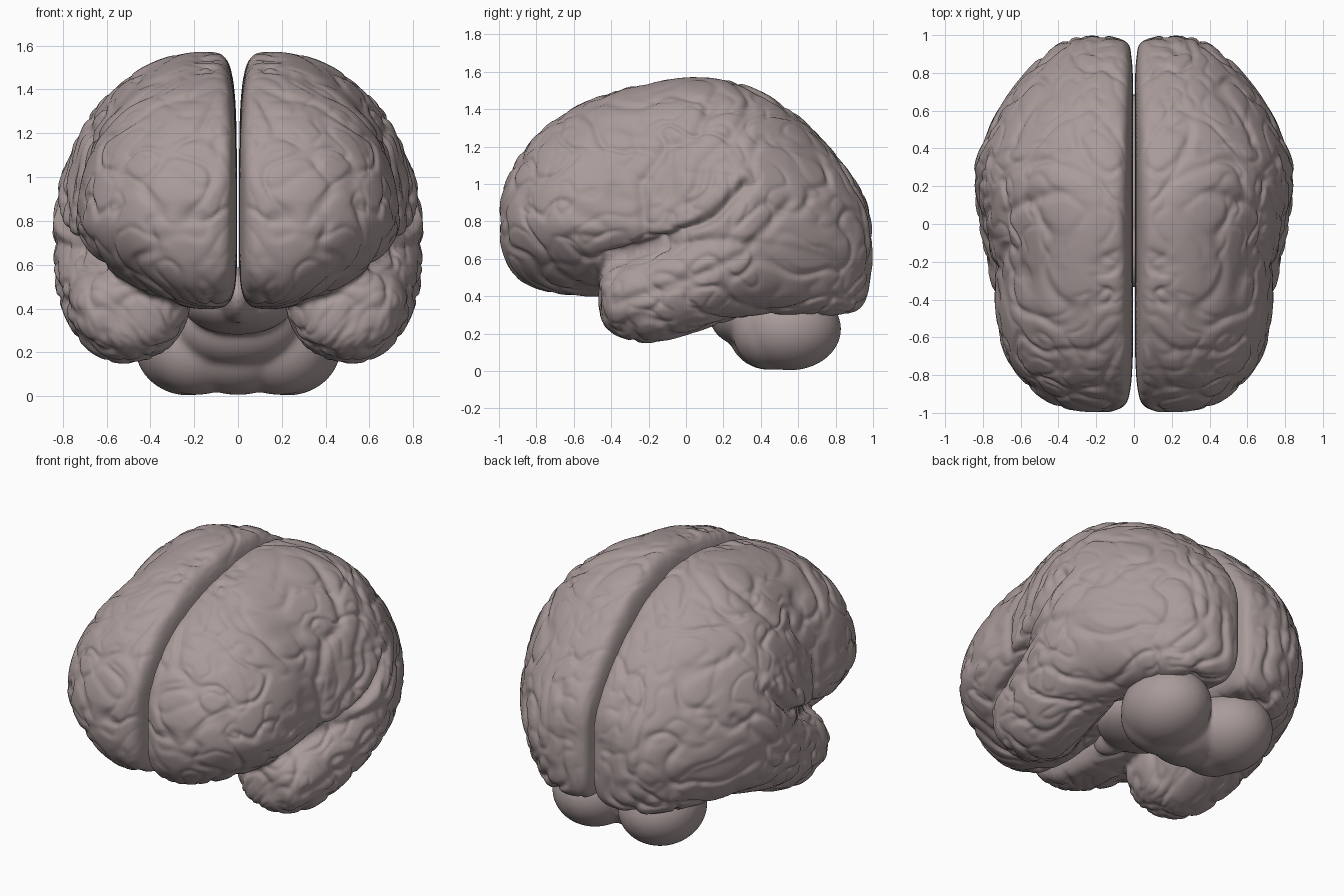
import bpy, bmesh, math
from mathutils import Vector, Matrix, noise

if "Cube" in bpy.data.objects:
    bpy.data.objects.remove(bpy.data.objects["Cube"])

mat = bpy.data.materials.new("grey_mauve")
mat.diffuse_color = (0.40, 0.33, 0.325, 1)
mat.use_nodes = True
mat.node_tree.nodes["Principled BSDF"].inputs["Base Color"].default_value = mat.diffuse_color


def spline(rows, sub=7):
    """Catmull-Rom interpolation through section rows."""
    out = []
    for i in range(len(rows) - 1):
        p0, p1 = rows[max(i - 1, 0)], rows[i]
        p2, p3 = rows[i + 1], rows[min(i + 2, len(rows) - 1)]
        for k in range(sub):
            t = k / sub
            out.append([0.5 * (2 * b + (c - a) * t + (2 * a - 5 * b + 4 * c - d) * t * t
                               + (3 * b - a - 3 * c + d) * t ** 3)
                        for a, b, c, d in zip(p0, p1, p2, p3)])
    return out + [list(rows[-1])]


def loft(bm, rows, p_in, p_low, n=96):
    """Sections: y, inner x, x of crest, outer x, bottom z, widest z, top z."""
    rings = []
    for y, xi, xt, xo, zb, zm, zt in spline(rows):
        ring = []
        for k in range(n):
            a = 2 * math.pi * (k + 0.5) / n
            c, s = math.cos(a), math.sin(a)
            p = p_in if c < 0 else (p_low if s < 0 else 1.0)
            x = xt + (xo - xt) * c ** p if c > 0 else xt - (xt - xi) * (-c) ** p
            z = zm + (zt - zm) * s ** p if s > 0 else zm - (zm - zb) * (-s) ** p
            ring.append(bm.verts.new((x, y, z)))
        rings.append(ring)
    for r, q in zip(rings, rings[1:]):
        for k in range(n):
            j = (k + 1) % n
            bm.faces.new((r[k], r[j], q[j], q[k]))
    bm.faces.new(rings[0][::-1])
    bm.faces.new(rings[-1])


def ball(bm, loc, rad):
    m = Matrix.Translation(loc) @ Matrix.Diagonal((*rad, 1))
    bmesh.ops.create_uvsphere(bm, u_segments=48, v_segments=32, radius=1, matrix=m)


def fuse(name, bm, voxel, smooth):
    """Merge overlapping solids into one smooth skin."""
    bmesh.ops.recalc_face_normals(bm, faces=bm.faces)
    me = bpy.data.meshes.new(name)
    bm.to_mesh(me)
    bm.free()
    ob = bpy.data.objects.new(name, me)
    bpy.context.collection.objects.link(ob)
    r = ob.modifiers.new("skin", 'REMESH')
    r.mode = 'VOXEL'
    r.voxel_size = voxel
    s = ob.modifiers.new("soften", 'SMOOTH')
    s.factor, s.iterations = 0.5, smooth
    dg = bpy.context.evaluated_depsgraph_get()
    new = bpy.data.meshes.new_from_object(ob.evaluated_get(dg))
    ob.modifiers.clear()
    ob.data = new
    new.materials.clear()
    new.materials.append(mat)
    for p in new.polygons:
        p.use_smooth = True
        p.material_index = 0
    return ob


# cerebral hemisphere: main lobe and temporal lobe
bm = bmesh.new()
loft(bm, [
    (-0.995, .13, .22, .30, .70, .80, .90),
    (-0.96, .05, .20, .42, .58, .80, 1.02),
    (-0.88, .02, .18, .54, .48, .80, 1.17),
    (-0.72, .007, .17, .67, .42, .80, 1.335),
    (-0.50, .005, .17, .735, .40, .78, 1.455),
    (-0.25, .005, .17, .74, .42, .78, 1.53),
    (0.05, .005, .17, .815, .45, .76, 1.57),
    (0.30, .005, .17, .845, .40, .74, 1.535),
    (0.55, .005, .17, .75, .34, .70, 1.405),
    (0.75, .005, .17, .62, .32, .68, 1.215),
    (0.88, .013, .18, .50, .31, .65, 1.055),
    (0.96, .035, .20, .39, .38, .65, .92),
    (0.995, .13, .22, .29, .55, .66, .78)], 0.40, 1.28)
loft(bm, [
    (-.465, .43, .50, .59, .32, .39, .46),
    (-.44, .33, .50, .67, .245, .39, .54),
    (-.36, .25, .50, .74, .185, .41, .60),
    (-.20, .22, .52, .785, .15, .44, .67),
    (0, .24, .52, .825, .19, .52, .77),
    (.20, .26, .50, .845, .26, .60, .90),
    (.40, .24, .45, .805, .30, .66, 1.0),
    (.60, .20, .40, .71, .30, .66, 1.0),
    (.80, .15, .32, .55, .30, .62, .90),
    (.90, .20, .30, .42, .34, .60, .80),
    (.93, .28, .30, .32, .50, .60, .70)], 0.95, 1.0)
brain = fuse("cerebral_hemispheres", bm, 0.012, 4)

# main furrows on the side, as (y, z) paths with depth and width
FURROWS = [
    (.045, .030, [(-.42, .60), (-.25, .65), (-.08, .71), (.15, .83), (.32, 1.0)]),
    (.018, .030, [(-.22, .75), (-.24, 1.0), (-.1, 1.2), (.05, 1.25), (.16, 1.5)]),
    (.014, .030, [(.02, .85), (.08, 1.1), (.28, 1.3), (.38, 1.48)]),
    (.016, .030, [(-.38, .36), (0, .48), (.30, .62), (.55, .9)])]


def seg_dist(y, z, a, b):
    dy, dz = b[0] - a[0], b[1] - a[1]
    t = ((y - a[0]) * dy + (z - a[1]) * dz) / (dy * dy + dz * dz)
    t = min(1, max(0, t))
    return math.hypot(y - a[0] - t * dy, z - a[1] - t * dz)


# soft winding folds: creases follow the zero lines of warped noise
verts = brain.data.vertices
normals = [v.normal.copy() for v in verts]
moved = []
for v, nrm in zip(verts, normals):
    p = v.co.copy()
    q = p + noise.noise_vector(p * 2.3) * 0.16
    n1 = noise.noise(q * 4.6 + Vector((3.1, 7.7, 1.3)))
    n2 = noise.noise(q * 7.5 + Vector((9.2, 2.4, 5.8)))
    f1 = -math.exp(-(n1 / 0.12) ** 2)
    f2 = -math.exp(-(n2 / 0.15) ** 2)
    d = 0.002 + 0.013 * f1 + 0.006 * f2
    side = min(1, max(0, (p.x - 0.25) / 0.2))
    if side > 0:
        for depth, width, path in FURROWS:
            r = min(seg_dist(p.y, p.z, a, b) for a, b in zip(path, path[1:]))
            if r < 3 * width:
                d -= side * depth * math.exp(-(r / width) ** 2)
    d *= min(1, max(0, (p.x - 0.02) / 0.09))   # calm inner walls
    p += nrm * d
    p.x = max(p.x, 0.004)
    moved.append(p)
for v, p in zip(verts, moved):
    v.co = p
brain.data.update()
mir = brain.modifiers.new("other_side", 'MIRROR')
mir.use_mirror_merge = False

# cerebellum with its two round lobes, and the stem in front of it
bm = bmesh.new()
for sx in (-1, 1):
    ball(bm, (sx * .225, .555, .225), (.245, .275, .222))
    ball(bm, (sx * .19, .45, .205), (.23, .20, .20))
ball(bm, (0, .45, .20), (.25, .22, .195))
ball(bm, (0, .32, .31), (.28, .20, .18))
ball(bm, (0, .08, .43), (.26, .27, .15))
ball(bm, (0, -.15, .46), (.08, .19, .13))
fuse("cerebellum_and_stem", bm, 0.014, 16)
